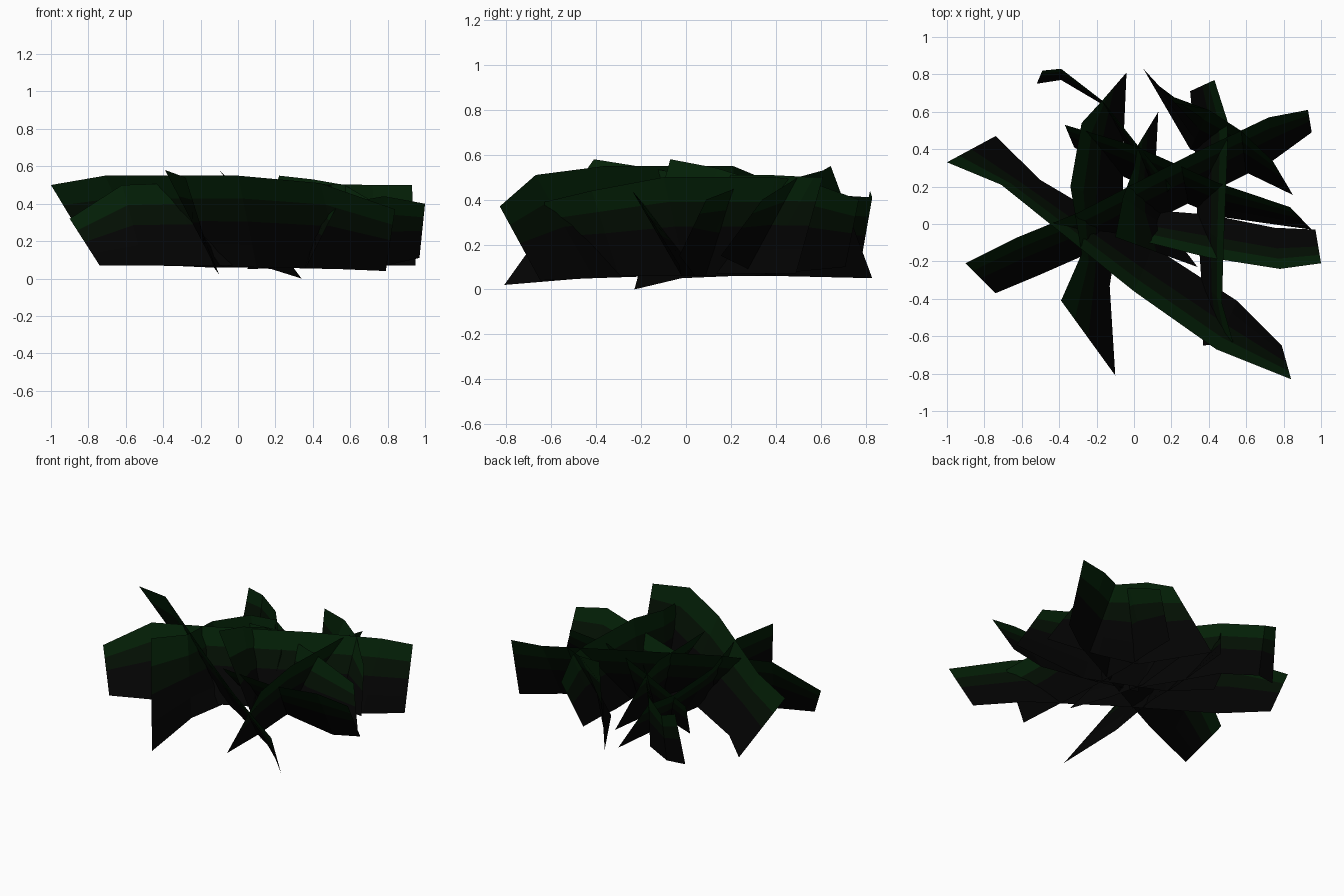
import bpy
from mathutils import Vector


def material(name, rgb):
    m = bpy.data.materials.new(name)
    m.diffuse_color = (*rgb, 1)
    return m


ROWS = 4
shades = [material("dark_base", (0.001, 0.001, 0.001)),
          material("shadow", (0.001, 0.001, 0.001)),
          material("mid_green", (0.001, 0.005, 0.001)),
          material("tip_green", (0.001, 0.014, 0.002))]


def blade_card(name, top, bottom):
    """Leaning, bent sheet of grass lofted between a foot line and a top line."""
    verts, faces = [], []
    n = len(top)
    for r in range(ROWS + 1):
        for t, b in zip(top, bottom):
            verts.append(Vector(b).lerp(Vector(t), r / ROWS))
    for r in range(ROWS):
        for i in range(n - 1):
            a = r * n + i
            faces.append((a, a + 1, a + n + 1, a + n))
    me = bpy.data.meshes.new(name)
    me.from_pydata(verts, [], faces)
    for m in shades:
        me.materials.append(m)
    for p in me.polygons:
        p.material_index = p.index // (n - 1)
    ob = bpy.data.objects.new(name, me)
    bpy.context.collection.objects.link(ob)
    return ob


# Two long crossing sheets
blade_card("long_sheet_front",
           [(-1, .33, .5), (-.71, .21, .55), (0, -.36, .55), (.44, -.67, .51), (.84, -.83, .37)],
           [(-.74, .47, .07), (-.5, .235, .07), (.1, -.12, .06), (.55, -.41, .05), (.79, -.65, .04)])
blade_card("long_sheet_cross",
           [(-.9, -.21, .32), (-.62, -.07, .5), (-.3, .06, .51), (.3, .37, .51), (.72, .57, .5), (.93, .61, .5)],
           [(-.74, -.37, .07), (-.5, -.27, .07), (-.25, -.16, .07), (.35, .14, .07), (.73, .33, .07), (.95, .49, .07)])

# Sheets running front to back
blade_card("left_upright_sheet",
           [(-.39, -.41, .58), (-.28, -.16, .54), (-.34, .2, .48), (-.28, .54, .41), (-.17, .66, .36)],
           [(-.1, -.81, .02), (-.13, -.33, .06), (-.06, .1, .06), (-.06, .35, .06), (-.04, .81, .08)])
blade_card("right_upright_sheet",
           [(.53, -.63, .39), (.47, -.42, .44), (.48, -.1, .5), (.5, .4, .5), (.5, .55, .48), (.43, .77, .4)],
           [(.37, -.65, .07), (.36, -.3, .06), (.34, 0, .06), (.33, .3, .06), (.32, .5, .08), (.3, .71, .1)])

# Right hand sheets
blade_card("right_sheet",
           [(-.08, -.06, .32), (.4, -.18, .37), (.78, -.24, .44), (1, -.21, .4)],
           [(.03, .08, .1), (.4, .05, .06), (.75, -.02, .06), (.97, -.03, .11)])
blade_card("back_right_sheet",
           [(.22, .645, .55), (.4, .61, .53), (.57, .5, .5), (.74, .34, .4)],
           [(.05, .83, .05), (.3, .4, .06), (.55, .3, .08), (.85, .155, .15)])
blade_card("middle_sheet",
           [(-.37, .53, .35), (0, .42, .43), (.45, .22, .45), (.835, .09, .4)],
           [(-.32, .41, .1), (-.05, .25, .06), (.45, .04, .06), (.95, -.03, .15)])

# Hooked sheet at the back left and small inner sheet
blade_card("hooked_back_sheet",
           [(-.49, .82, .44), (-.39, .83, .41), (-.17, .66, .42), (.02, .42, .42), (.2, .2, .4)],
           [(-.52, .75, .07), (-.39, .77, .07), (-.17, .64, .06), (-.02, .38, .06), (.14, .12, .06)])
blade_card("inner_sheet",
           [(-.1, -.07, .58), (-.06, .14, .54), (0, .3, .49), (.02, .42, .42)],
           [(.34, -.23, 0), (.18, -.02, .05), (.11, .22, .06), (.13, .6, .08)])
